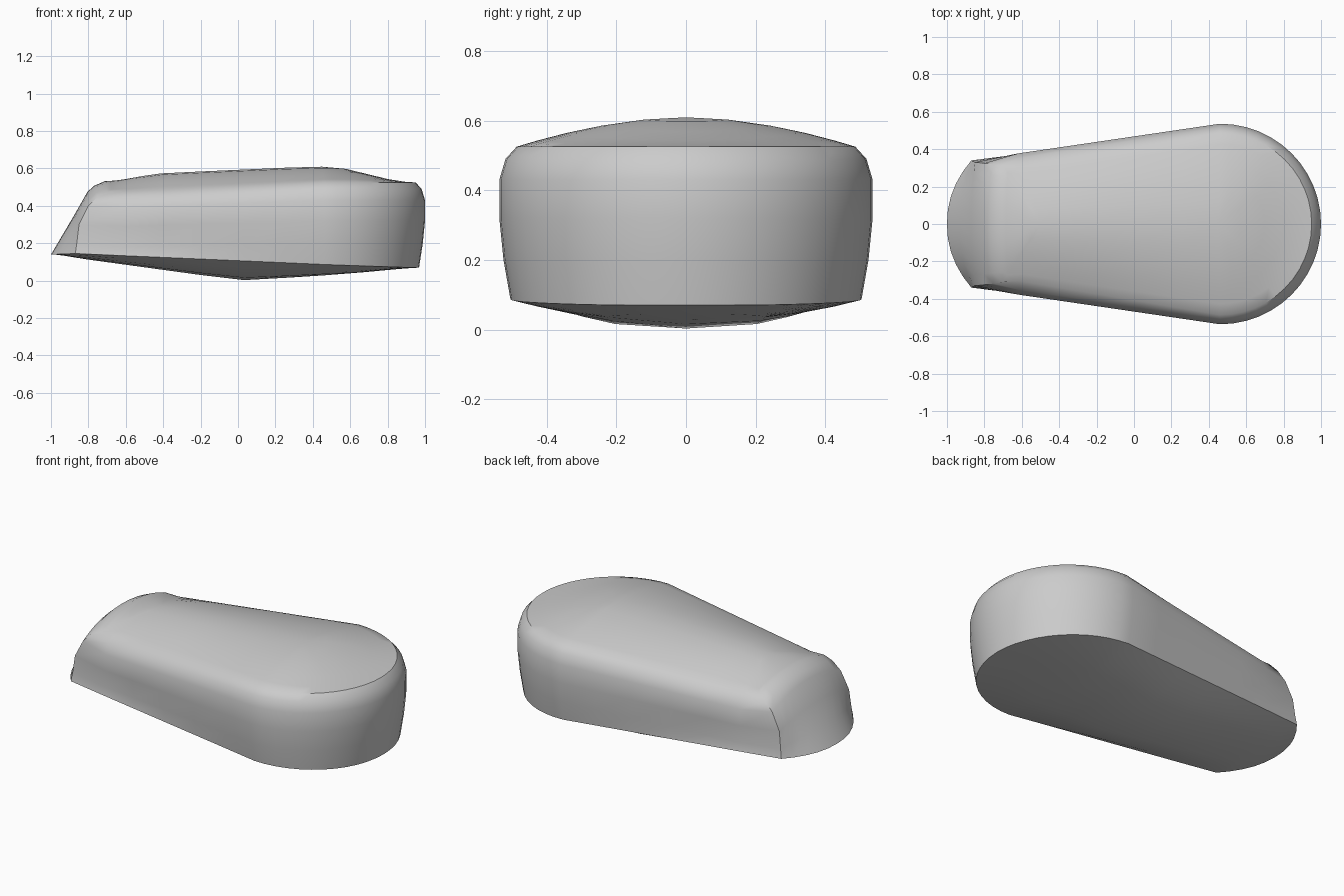
import bpy, bmesh, math
from mathutils import Vector

if "Cube" in bpy.data.objects:
    bpy.data.objects.remove(bpy.data.objects["Cube"])


def interp(x, pts):
    """Piecewise linear lookup."""
    if x <= pts[0][0]:
        return pts[0][1]
    for (a, u), (b, v) in zip(pts, pts[1:]):
        if x <= b:
            return u + (v - u) * (x - a) / (b - a)
    return pts[-1][1]


# Height curves along the length
CROWN = [(-0.72, 0.53), (-0.4, 0.575), (0.3, 0.606), (0.48, 0.61), (0.62, 0.602), (0.96, 0.53)]
RIM = [(-1, 0.14), (-0.87, 0.145), (0.5, 0.085), (0.96, 0.07)]
KEEL = [(-1, 0.14), (0, 0.003), (0.06, 0.003), (0.96, 0.06)]
# Wall profile (inset, height), nose centre (x, z) and nose corner (x, y, z)
WALL = [(0.032, 0), (0.012, 0.2), (0, 0.32), (0, 0.43), (0.018, 0.49), (0.05, 0.525)]
NOSE = [(-1, 0.14), (-0.935, 0.25), (-0.87, 0.36), (-0.805, 0.475), (-0.77, 0.507), (-0.71, 0.533)]
CORNER = [(-0.87, 0.34, 0.145), (-0.862, 0.335, 0.2), (-0.85, 0.33, 0.3),
          (-0.8, 0.325, 0.4), (-0.75, 0.318, 0.45), (-0.7, 0.31, 0.475)]


def nose_point(y, level):
    f = abs(y) / 0.34
    (nx, nz), (cx, cy, cz) = NOSE[level], CORNER[level]
    k = f ** 2.2
    return Vector((nx + (cx - nx) * k, math.copysign(cy * f, y), nz + (cz - nz) * k))


def side_point(p, n, level):
    inset, z = WALL[level]
    back = max(0, (0.45 - p.x) / 1.15)
    if level == 0:
        z = interp(p.x, RIM)
        inset *= 1 - 0.9 * back
    else:
        z *= 1 - 0.1 * back
        inset *= 1 + 0.5 * back
    q = p - n * inset
    return Vector((q.x, q.y, z))


# Plan outline: right half, then mirrored, as functions of the wall level
half = []
for i in range(13):
    a = math.radians(i * 7.5)
    n = Vector((math.cos(a), math.sin(a)))
    half.append((Vector((0.46 + 0.54 * n.x, 0.536 * n.y)), n))
for x in (0.25, 0.03, -0.2, -0.42, -0.62):
    half.append((Vector((x, 0.536 - (0.46 - x) * 0.147)), Vector((-0.146, 0.989))))
nose_y = [0.34, 0.28, 0.215, 0.15, 0.075, 0]


def ring(level):
    pts = [side_point(p, n, level) for p, n in half]
    pts += [nose_point(y, level) for y in nose_y]
    return pts + [Vector((v.x, -v.y, v.z)) for v in reversed(pts[1:-1])]


def toward_spine(base, f, curve, power, low, high):
    """Pull a ring in to the centre line while it follows a height curve."""
    out = []
    for v in base:
        c = min(max(v.x, low), high)
        x = c + (v.x - c) * f
        z = v.z + (interp(x, curve) - v.z) * (1 - f ** power)
        out.append(Vector((x, v.y * f, z)))
    return out


walls = [ring(level) for level in range(len(WALL))]
under = [toward_spine(walls[0], f, KEEL, 2.6, -0.8, 0.45) for f in (0, 0.45, 0.65, 0.85)]
top = [toward_spine(walls[-1], f, CROWN, 1.8, -0.5, 0.45) for f in (0.88, 0.7, 0.5, 0.25, 0)]

# Skin the rings into one closed shell
bm = bmesh.new()
rows = [[bm.verts.new(v) for v in r] for r in under + walls + top]
for lower, upper in zip(rows, rows[1:]):
    for i in range(len(lower)):
        j = (i + 1) % len(lower)
        bm.faces.new((lower[i], lower[j], upper[j], upper[i]))
bmesh.ops.remove_doubles(bm, verts=bm.verts, dist=0.0005)
bmesh.ops.recalc_face_normals(bm, faces=bm.faces)
mesh = bpy.data.meshes.new("rounded_body")
bm.to_mesh(mesh)
bm.free()
body = bpy.data.objects.new("rounded_body", mesh)
bpy.context.collection.objects.link(body)

# Plain grey finish
grey = bpy.data.materials.new("plain_grey")
grey.use_nodes = True
grey.diffuse_color = (0.6, 0.6, 0.6, 1)
grey.node_tree.nodes["Principled BSDF"].inputs["Base Color"].default_value = (0.6, 0.6, 0.6, 1)
mesh.materials.append(grey)

bpy.ops.object.select_all(action="DESELECT")
body.select_set(True)
bpy.context.view_layer.objects.active = body
bpy.ops.object.shade_smooth_by_angle(angle=math.radians(35))
